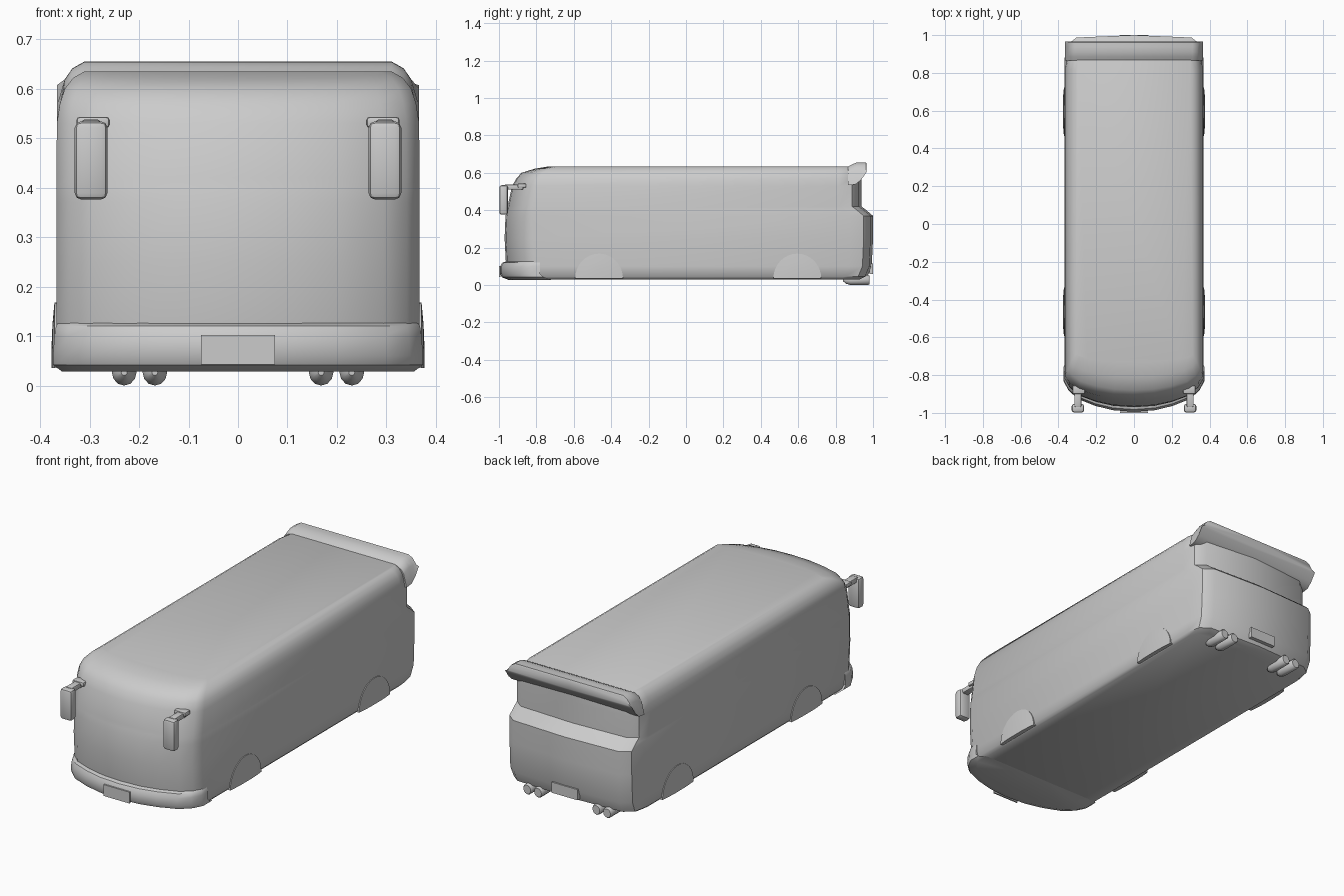
import bpy, bmesh, math

if "Cube" in bpy.data.objects:
    bpy.data.objects.remove(bpy.data.objects["Cube"], do_unlink=True)

grey = bpy.data.materials.new("plain_grey")
grey.use_nodes = True
grey.diffuse_color = (0.6, 0.6, 0.6, 1)
grey.node_tree.nodes["Principled BSDF"].inputs["Base Color"].default_value = (0.6, 0.6, 0.6, 1)


def finish(name, bm, angle=40, bevel=0):
    bmesh.ops.recalc_face_normals(bm, faces=bm.faces)
    if bevel:
        bmesh.ops.bevel(bm, geom=bm.edges[:], offset=bevel, segments=2,
                        affect='EDGES', profile=0.5)
    me = bpy.data.meshes.new(name)
    bm.to_mesh(me)
    bm.free()
    me.materials.append(grey)
    ob = bpy.data.objects.new(name, me)
    bpy.context.collection.objects.link(ob)
    bpy.ops.object.select_all(action='DESELECT')
    ob.select_set(True)
    bpy.context.view_layer.objects.active = ob
    bpy.ops.object.shade_smooth_by_angle(angle=math.radians(angle))
    return ob


def loft(name, rings, angle=40):
    """Skin a list of equal closed loops and cap both ends."""
    bm = bmesh.new()
    loops = [[bm.verts.new(p) for p in ring] for ring in rings]
    n = len(loops[0])
    for a, b in zip(loops, loops[1:]):
        for i in range(n):
            j = (i + 1) % n
            bm.faces.new((a[i], a[j], b[j], b[i]))
    bm.faces.new(loops[0])
    bm.faces.new(loops[-1])
    return finish(name, bm, angle)


def mirrored(half):
    """Complete a half outline whose first and last points lie on x = 0."""
    return half + [(-x, *rest) for x, *rest in half[-2:0:-1]]


# Curved nose in plan: share of half width, share of sweep back to the corner
NOSE = [(0, 0), (.3, .05), (.55, .19), (.8, .42), (.93, .7), (1, 1)]


def plan(z, w, front, corner, back, tail):
    half = [(w * x, front + (corner - front) * t, z) for x, t in NOSE]
    if tail:
        half += [(w, back - .12, z), (w * .96, back - .05, z),
                 (w * .83, back - .013, z)]
    else:
        half += [(w, back, z)]
    return mirrored(half + [(0, back, z)])


# Body shell: height, half width, nose, nose corner, tail
body = [(.03, .35, -.93, -.78, .94), (.045, .364, -.95, -.8, .97),
        (.1, .367, -.962, -.81, .993), (.25, .367, -.97, -.82, 1),
        (.37, .367, -.965, -.82, 1), (.4, .367, -.957, -.82, .965),
        (.42, .367, -.954, -.815, .938), (.53, .366, -.93, -.80, .938),
        (.57, .36, -.907, -.79, .938), (.6, .35, -.88, -.77, .938),
        (.622, .333, -.81, -.73, .935), (.635, .31, -.73, -.69, .93)]
loft("body", [plan(*s, True) for s in body])

# Front bumper wrapping the nose
bumper = [(.028, .355, -.95, -.79, -.72), (.042, .374, -.985, -.82, -.76),
          (.06, .374, -.994, -.83, -.78), (.1, .371, -.994, -.83, -.78),
          (.12, .368, -.982, -.825, -.78), (.13, .362, -.95, -.81, -.77)]
loft("front_bumper", [plan(*s, False) for s in bumper])


# Rear roof spoiler flaring out of the shoulders
def shoulder(y, lift, low):
    half = [(0, y, .634 + lift), (.31, y, .634 + lift), (.335, y, .62 + lift),
            (.35, y, .598 + lift), (.366, y, max(.535, low)), (0, y, low)]
    return mirrored(half)


loft("roof_spoiler", [shoulder(.865, -.001, .534), shoulder(.885, .01, .534),
                      shoulder(.91, .02, .54), shoulder(.938, .021, .565),
                      shoulder(.962, .021, .6), shoulder(.966, .014, .607)])


def box(name, lo, hi, bevel=0):
    bm = bmesh.new()
    bmesh.ops.create_cube(bm, size=1)
    for v in bm.verts:
        v.co = [(a + b) / 2 + c * (b - a) for a, b, c in zip(lo, hi, v.co)]
    return finish(name, bm, 40, bevel)


# Number plates
box("front_plate", (-.075, -1, .043), (.075, -.992, .102))
box("rear_plate", (-.075, .98, .06), (.075, 1, .115))

for side, s in (("left", 1), ("right", -1)):
    def span(a, b):
        return min(s * a, s * b), max(s * a, s * b)

    # Door mirrors hung from short arms
    a, b = span(.264, .33)
    box(side + "_mirror", (a, -.998, .376), (b, -.952, .534), .013)
    a, b = span(.278, .316)
    box(side + "_mirror_arm", (a, -.97, .51), (b, -.87, .538), .007)
    a, b = span(.26, .326)
    box(side + "_mirror_mount", (a, -.9, .521), (b, -.855, .543), .006)

    # Wheel covers: shallow domed half discs
    for end, cy in (("front", -.465), ("rear", .595)):
        rings = []
        for x, r in ((.355, .128), (.371, .128), (.375, .085), (.377, .04)):
            rings.append([(s * x, cy + r * math.cos(math.pi * i / 16),
                           .035 + r * 1.04 * math.sin(math.pi * i / 16))
                          for i in range(17)])
        loft(f"{side}_{end}_wheel_cover", rings)

    # Twin exhaust pipes with rounded front ends
    for k, px in enumerate((.168, .23)):
        rings = []
        for y, r in ((.84, .006), (.855, .018), (.88, .025), (.975, .025), (.98, .021)):
            rings.append([(s * px + r * math.cos(math.tau * i / 12), y,
                           .027 + r * 1.08 * math.sin(math.tau * i / 12))
                          for i in range(12)])
        loft(f"{side}_exhaust_{k + 1}", rings, 50)
